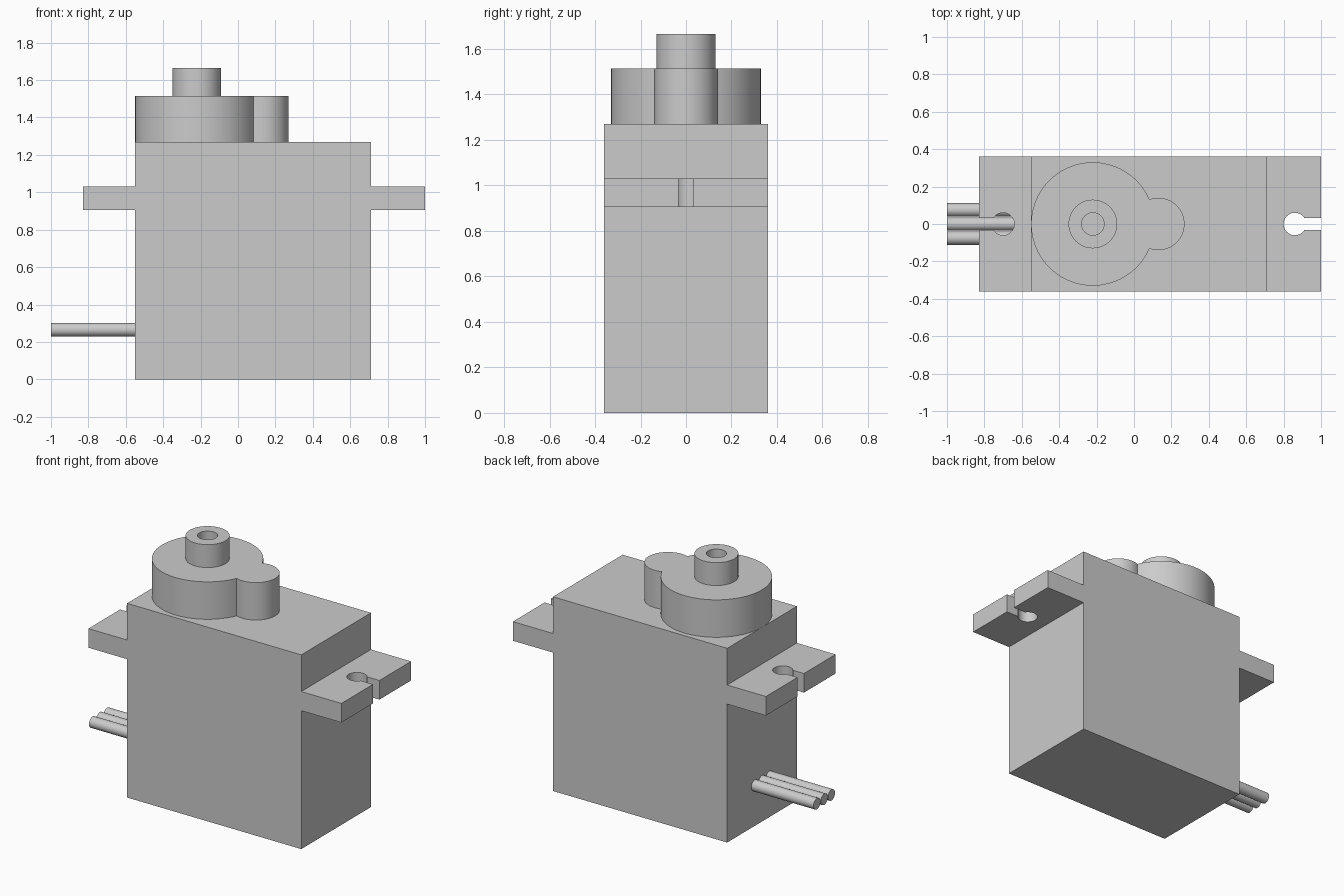
import bpy, bmesh
from math import pi, cos, sin, asin, acos, radians
from mathutils import Matrix, Vector

cube = bpy.data.objects.get("Cube")
if cube:
    bpy.data.objects.remove(cube, do_unlink=True)

grey = bpy.data.materials.new("plain grey")
grey.use_nodes = True
COLOUR = (0.6, 0.6, 0.6, 1)
grey.diffuse_color = COLOUR
grey.node_tree.nodes["Principled BSDF"].inputs["Base Color"].default_value = COLOUR


def finish(name, bm):
    """Turn a bmesh into a smooth object with sharp edges kept."""
    bmesh.ops.recalc_face_normals(bm, faces=bm.faces)
    mesh = bpy.data.meshes.new(name)
    bm.to_mesh(mesh)
    bm.free()
    mesh.materials.append(grey)
    mesh.shade_smooth()
    mesh.set_sharp_from_angle(angle=radians(30))
    obj = bpy.data.objects.new(name, mesh)
    bpy.context.collection.objects.link(obj)
    return obj


def arc(cx, r, start, end, steps):
    angles = [start + (end - start) * i / steps for i in range(steps + 1)]
    return [(cx + r * cos(a), r * sin(a)) for a in angles]


def prism(name, outline, z0, z1):
    """Extrude a flat outline from z0 up to z1."""
    bm = bmesh.new()
    face = bm.faces.new([bm.verts.new((x, y, z0)) for x, y in outline])
    top = bmesh.ops.extrude_face_region(bm, geom=[face], use_keep_orig=True)["geom"]
    verts = [v for v in top if isinstance(v, bmesh.types.BMVert)]
    bmesh.ops.translate(bm, verts=verts, vec=(0, 0, z1 - z0))
    return finish(name, bm)


LEFT, RIGHT, HALF = -0.55, 0.71, 0.36
TOP, HOUSING_TOP, SHAFT_TOP = 1.27, 1.515, 1.665

# Main case
prism("case", [(LEFT, -HALF), (RIGHT, -HALF), (RIGHT, HALF), (LEFT, HALF)], 0, TOP)


# Mounting tabs with a keyhole slot open to the outer end
def tab(name, root, tip, hole):
    side = 1 if tip > root else -1
    r, slot = 0.06, 0.033
    a = asin(slot / r)
    keyhole = arc(0, r, -a, a - 2 * pi, 40)
    outline = [(root, -HALF), (tip, -HALF), (tip, -slot)]
    outline += [(hole + side * x, y) for x, y in keyhole]
    outline += [(tip, slot), (tip, HALF), (root, HALF)]
    prism(name, outline, 0.905, 1.03)


tab("left_tab", RIGHT, 1.0, 0.86)
tab("right_tab", LEFT, -0.83, -0.70)

# Gear housing: a large and a small round merged into one outline
big_x, big_r, small_x, small_r = -0.22, 0.33, 0.13, 0.14
gap = small_x - big_x
reach = (gap ** 2 + big_r ** 2 - small_r ** 2) / (2 * gap)
big_a = acos(reach / big_r)
small_a = acos((reach - gap) / small_r)
housing = arc(big_x, big_r, big_a, 2 * pi - big_a, 80)
housing += arc(small_x, small_r, -small_a, small_a, 40)[1:-1]
prism("gear_housing", housing, TOP, HOUSING_TOP)

# Output shaft with a screw hole: profile spun round its axis
bm = bmesh.new()
profile = [(0.13, HOUSING_TOP), (0.13, SHAFT_TOP), (0.06, SHAFT_TOP),
           (0.06, HOUSING_TOP + 0.002), (0, HOUSING_TOP + 0.002)]
verts = [bm.verts.new((big_x + r, 0, z)) for r, z in profile]
edges = [bm.edges.new(pair) for pair in zip(verts, verts[1:])]
bmesh.ops.spin(bm, geom=verts + edges, cent=(big_x, 0, 0), axis=(0, 0, 1),
               angle=2 * pi, steps=64)
bmesh.ops.remove_doubles(bm, verts=bm.verts, dist=0.0001)
finish("output_shaft", bm)

# Three lead wires side by side
for label, y in (("front", -0.075), ("middle", 0), ("back", 0.075)):
    bm = bmesh.new()
    place = Matrix.Translation(((LEFT - 1) / 2, y, 0.265)) @ Matrix.Rotation(pi / 2, 4, "Y")
    bmesh.ops.create_cone(bm, cap_ends=True, segments=32, radius1=0.036,
                          radius2=0.036, depth=1 + LEFT, matrix=place)
    finish(label + "_wire", bm)
